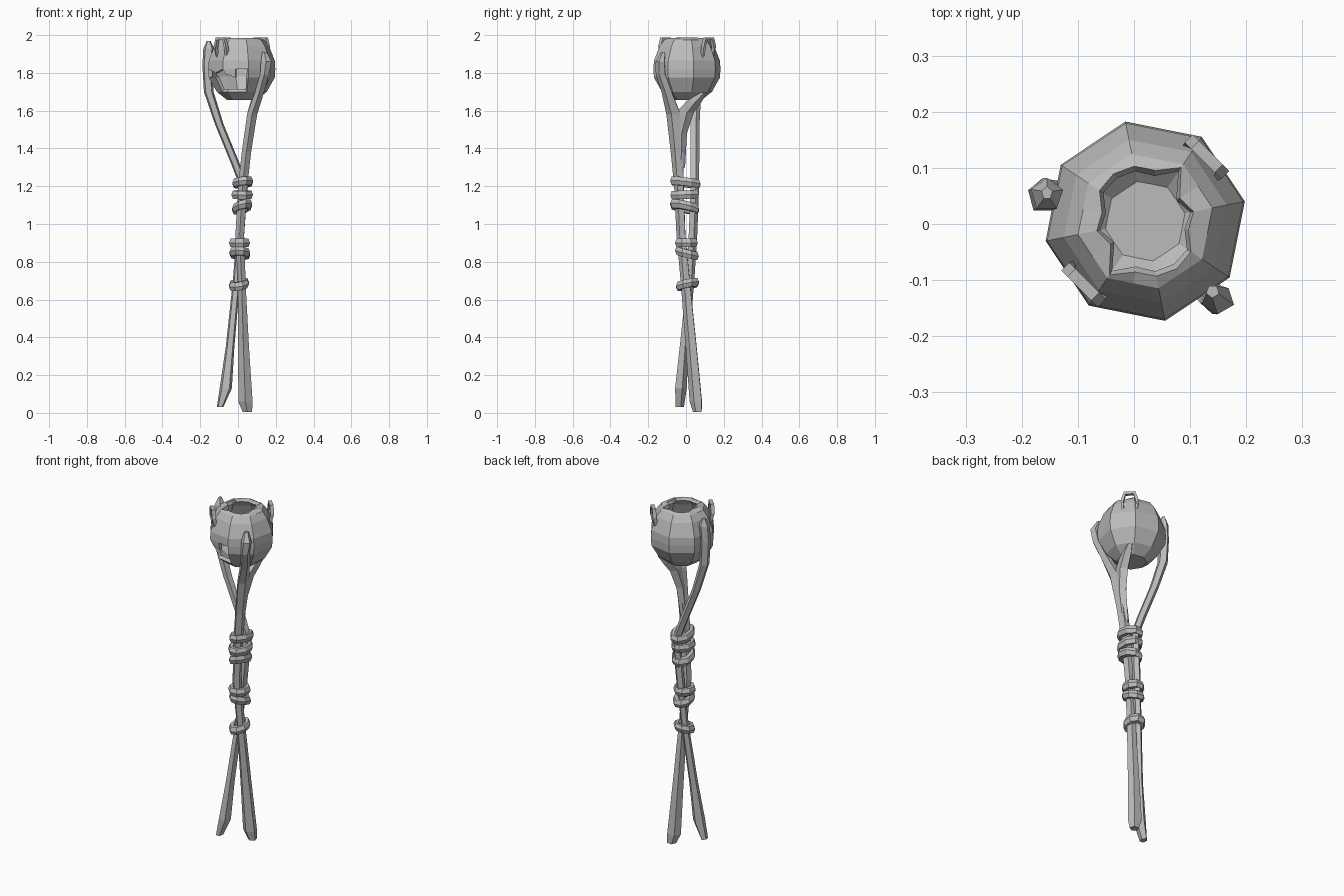
import bpy, bmesh, math
from mathutils import Vector, Matrix

cube = bpy.data.objects.get("Cube")
if cube:
    bpy.data.objects.remove(cube, do_unlink=True)

GREY = (0.5, 0.5, 0.5, 1)
mat = bpy.data.materials.new("plain grey")
mat.use_nodes = True
mat.diffuse_color = GREY
mat.node_tree.nodes["Principled BSDF"].inputs["Base Color"].default_value = GREY


def finish(name, bm):
    bmesh.ops.recalc_face_normals(bm, faces=bm.faces)
    mesh = bpy.data.meshes.new(name)
    bm.to_mesh(mesh)
    bm.free()
    mesh.materials.append(mat)
    ob = bpy.data.objects.new(name, mesh)
    bpy.context.collection.objects.link(ob)
    return ob


def bridge(bm, a, b):
    n = len(a)
    return [bm.faces.new((a[i], a[(i + 1) % n], b[(i + 1) % n], b[i])) for i in range(n)]


def stick(name, path, sides=5, turn=0.3):
    """Loft level cross-sections along rows of x, y, z, half width, half depth."""
    bm = bmesh.new()
    rings = []
    for x, y, z, w, d in path:
        angles = [turn + math.tau * i / sides for i in range(sides)]
        rings.append([bm.verts.new((x + w * math.cos(a), y + d * math.sin(a), z)) for a in angles])
    for a, b in zip(rings, rings[1:]):
        bridge(bm, a, b)
    bm.faces.new(rings[0])
    bm.faces.new(rings[-1])
    return finish(name, bm)


def binding(name, centre, rx, ry, tilt_x, tilt_y, thick=0.017):
    """Oval eight-sided cord ring with a six-sided section."""
    bm = bmesh.new()
    rings = []
    for i in range(8):
        a = math.tau * (i + 0.5) / 8
        ring = []
        for j in range(6):
            b = math.tau * j / 6
            out = thick * math.cos(b) - thick
            x, y = (rx + out) * math.cos(a) * 1.06, (ry + out) * math.sin(a) * 1.06
            z = 1.5 * thick * math.sin(b) + tilt_x * x + tilt_y * y
            ring.append(bm.verts.new(Vector(centre) + Vector((x, y, z))))
        rings.append(ring)
    for i in range(8):
        bridge(bm, rings[i], rings[(i + 1) % 8])
    return finish(name, bm)


# Two crossing staves
stick("right_stave", [
    (-0.095, -0.035, 0.03, 0.018, 0.024), (-0.065, -0.03, 0.13, 0.034, 0.034),
    (-0.042, -0.012, 0.35, 0.024, 0.026), (-0.008, 0.022, 0.7, 0.02, 0.022),
    (0.012, 0.035, 0.95, 0.022, 0.025), (0.03, 0.045, 1.2, 0.022, 0.024),
    (-0.01, 0.045, 1.31, 0.024, 0.025), (-0.10, 0.045, 1.53, 0.024, 0.027),
    (-0.155, 0.05, 1.70, 0.027, 0.03), (-0.163, 0.05, 1.84, 0.027, 0.032),
    (-0.155, 0.052, 1.93, 0.03, 0.03), (-0.155, 0.055, 1.97, 0.01, 0.012)])
stick("left_stave", [
    (0.05, 0.062, 0.005, 0.026, 0.025), (0.04, 0.055, 0.06, 0.04, 0.036),
    (0.03, 0.03, 0.35, 0.03, 0.032), (0.02, 0.0, 0.68, 0.022, 0.027),
    (0.01, -0.025, 0.95, 0.024, 0.026), (0.025, -0.035, 1.2, 0.026, 0.028),
    (0.045, -0.045, 1.38, 0.026, 0.036), (0.075, -0.062, 1.58, 0.028, 0.042),
    (0.115, -0.10, 1.70, 0.026, 0.03), (0.14, -0.132, 1.79, 0.024, 0.028),
    (0.15, -0.135, 1.86, 0.03, 0.026), (0.14, -0.12, 1.91, 0.012, 0.012)], turn=0.9)
stick("stave_branch", [
    (0.035, -0.035, 1.30, 0.02, 0.03), (0.058, -0.035, 1.48, 0.024, 0.04),
    (0.075, -0.01, 1.59, 0.026, 0.052), (0.09, 0.04, 1.65, 0.024, 0.045),
    (0.105, 0.09, 1.695, 0.014, 0.02)])

# Cord bindings
for i, (x, y, z, rx, ry, tx, ty) in enumerate([
        (0.025, -0.003, 1.22, 0.056, 0.082, 0.1, -0.12),
        (0.022, -0.007, 1.155, 0.058, 0.078, 0.0, 0.03),
        (0.022, -0.007, 1.09, 0.054, 0.078, 0.25, -0.2),
        (0.008, 0.002, 0.9, 0.057, 0.062, 0.0, 0.0),
        (0.01, 0.005, 0.845, 0.056, 0.064, -0.05, -0.25),
        (0.005, 0.008, 0.68, 0.054, 0.062, 0.15, 0.2)]):
    binding(f"binding_{i + 1}", (x, y, z), rx, ry, tx, ty)

# Broken pot: octagonal shell with a ragged rim and a hole low in one side
CENTRE = Vector((0.02, 0.005, 0))
PROFILE = [(0.08, 1.657), (0.135, 1.70), (0.178, 1.775), (0.181, 1.82),
           (0.178, 1.865), (0.148, 1.94), (0.122, 1.975)]
RAGGED = [0.088, 0.1, 0.098, 0.08, 0.1, 0.085, 0.115, 0.11]
bm = bmesh.new()
rings = []
for row, (r, z) in enumerate(PROFILE + [(None, 1.985)]):
    ring = []
    for i in range(16):
        a = math.tau * (i + 0.5) / 16 + math.pi / 16
        radius = r or RAGGED[i * 3 % 8]
        flat = radius * (1 if i % 2 == 0 else math.cos(math.pi / 8))
        dz = 0 if r else 0.12 * (0.1 - radius)
        ring.append(bm.verts.new(CENTRE + Vector((flat * math.cos(a - math.pi / 16 - math.pi / 16 + math.pi / 16),
                                                  flat * math.sin(a - math.pi / 16), z + dz))))
    rings.append(ring)
rows = [bridge(bm, a, b) for a, b in zip(rings, rings[1:])]
bm.faces.new(rings[0])
holes = [rows[1][i] for i in (9, 10, 11)] + [rows[2][i] for i in (8, 9, 11)]
rings[2][10].co += Vector((0.01, 0, 0.02))
rings[3][9].co.z -= 0.02
bmesh.ops.delete(bm, geom=holes, context="FACES")
pot = finish("broken_pot", bm)
shell = pot.modifiers.new("wall", "SOLIDIFY")
shell.thickness = 0.02
shell.offset = -1

# Lugs: small square-section loops standing on the shoulder
LOOP = [(-0.042, 1.885), (-0.046, 1.94), (-0.03, 1.987), (0.03, 1.987), (0.046, 1.94), (0.042, 1.885)]
for name, centre, angle in (("back_lug", (0.13, 0.12, 0), -math.pi / 4),
                            ("front_lug", (-0.09, -0.108, 0), math.pi * 3 / 4)):
    bm = bmesh.new()
    sections = []
    for u, z in LOOP:
        k = 0.72
        lean = 0.012 * (1.94 - z) / 0.05
        outer, inner = (u, z), (u * k, z - 0.014)
        sections.append([bm.verts.new((p[0], d - max(lean, 0), p[1]))
                         for p, d in ((outer, -0.01), (outer, 0.01), (inner, 0.01), (inner, -0.01))])
    for a, b in zip(sections, sections[1:]):
        bridge(bm, a, b)
    bm.faces.new(sections[0])
    bm.faces.new(sections[-1])
    bmesh.ops.transform(bm, matrix=Matrix.Translation(centre) @ Matrix.Rotation(angle, 4, "Z"), verts=bm.verts)
    finish(name, bm)
